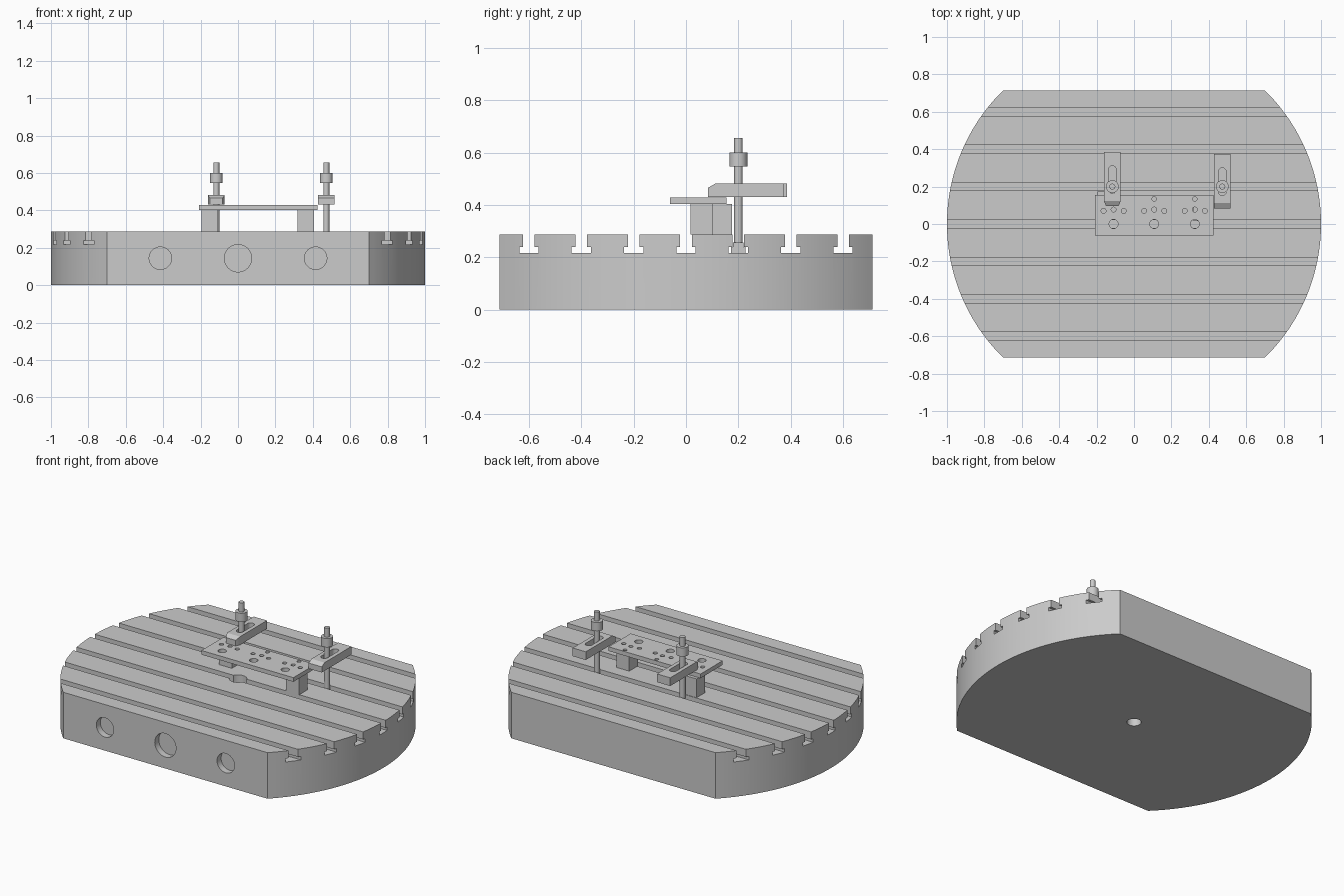
import bpy, bmesh
from math import sin, cos, pi, asin, radians

cube = bpy.data.objects.get("Cube")
if cube:
    bpy.data.objects.remove(cube, do_unlink=True)

# single machined-metal grey
metal = bpy.data.materials.new("machined grey")
metal.use_nodes = True
grey = (0.6, 0.6, 0.6, 1)
metal.diffuse_color = grey
metal.node_tree.nodes["Principled BSDF"].inputs["Base Color"].default_value = grey


def prism(name, outline, lo, hi, axis="z"):
    """Extrude a 2D outline along an axis from lo to hi."""
    place = {"x": lambda a, b, t: (t, a, b),
             "y": lambda a, b, t: (a, t, b),
             "z": lambda a, b, t: (a, b, t)}[axis]
    bm = bmesh.new()
    ends = [[bm.verts.new(place(a, b, t)) for a, b in outline] for t in (lo, hi)]
    for ring in ends:
        bm.faces.new(ring)
    n = len(outline)
    for i in range(n):
        j = (i + 1) % n
        bm.faces.new((ends[0][i], ends[0][j], ends[1][j], ends[1][i]))
    bmesh.ops.recalc_face_normals(bm, faces=bm.faces)
    mesh = bpy.data.meshes.new(name)
    bm.to_mesh(mesh)
    bm.free()
    mesh.materials.append(metal)
    obj = bpy.data.objects.new(name, mesh)
    bpy.context.collection.objects.link(obj)
    return obj


def arc(cx, cy, r, start, end, steps):
    return [(cx + r * cos(start + (end - start) * i / steps),
             cy + r * sin(start + (end - start) * i / steps)) for i in range(steps + 1)]


def circle(cx, cy, r, sides=32):
    return arc(cx, cy, r, 0, 2 * pi, sides)[:-1]


def rect(x0, x1, y0, y1):
    return [(x0, y0), (x1, y0), (x1, y1), (x0, y1)]


def activate(obj):
    bpy.ops.object.select_all(action="DESELECT")
    obj.select_set(True)
    bpy.context.view_layer.objects.active = obj


def boolean(obj, tool, operation="DIFFERENCE"):
    activate(obj)
    mod = obj.modifiers.new("cut", "BOOLEAN")
    mod.operation = operation
    mod.solver = "EXACT"
    mod.object = tool
    bpy.ops.object.modifier_apply(modifier=mod.name)
    bpy.data.objects.remove(tool, do_unlink=True)


def smooth(obj):
    activate(obj)
    bpy.ops.object.shade_smooth_by_angle(angle=radians(30))


# table: a disc with flat front and back
HALF, TOP = 0.713, 0.286
corner = asin(HALF)
table = prism("table", arc(0, 0, 1, -corner, corner, 48)
              + arc(0, 0, 1, pi - corner, pi + corner, 48), 0, TOP)

# T-slots along the table
FLOOR, SHOULDER, NECK, WIDE = 0.217, 0.239, 0.022, 0.037
for i in range(-3, 4):
    y = i * 0.2
    half = [(WIDE, FLOOR), (WIDE, SHOULDER), (NECK, SHOULDER), (NECK, 0.4)]
    tee = [(y + a, z) for a, z in half] + [(y - a, z) for a, z in reversed(half)]
    boolean(table, prism("slot_cutter", tee, -1.2, 1.2, "x"))

# centre bore and round recesses in the front face
boolean(table, prism("bore_cutter", circle(0, 0, 0.04), -0.1, 0.4))
boolean(table, prism("counterbore_cutter", circle(0, 0, 0.05), 0.12, 0.4))
for x, r in ((-0.415, 0.06), (0, 0.073), (0.415, 0.06)):
    boolean(table, prism("recess_cutter", circle(x, 0.144, r, 48), -1, -HALF + 0.04, "y"))
smooth(table)

# drilled workpiece plate
plate = prism("workpiece_plate", rect(-0.208, 0.424, -0.062, 0.154), 0.403, 0.429)
for x in (-0.109, 0.108, 0.325):
    holes = [(0, 0, 0.024), (-0.054, 0.07, 0.013), (0.054, 0.07, 0.013),
             (0, 0.077, 0.013), (0, 0.134, 0.012)]
    for dx, y, r in holes:
        boolean(plate, prism("hole_cutter", circle(x + dx, y, r, 24), 0.3, 0.5))
smooth(plate)

# support blocks under the plate
prism("right_support_block", rect(-0.195, -0.107, 0.092, 0.175), TOP, 0.403)
prism("left_support_block", rect(0.319, 0.406, 0.017, 0.102), TOP, 0.403)

# clamp sets: strap, stud, nut and T-nut
STUD_Y = 0.2
for side, x, front, nose in (("right", -0.116, 0.095, 0.033), ("left", 0.472, 0.084, 0.045)):
    back, w, low, high = front + 0.29, 0.045, 0.43, 0.481
    strap = prism(side + "_clamp_strap",
                  [(front, low), (back, low), (back, high),
                   (front + 0.027, high), (front, high - 0.016)], x - w, x + w, "x")
    plan = [(x - nose, front), (x + nose, front), (x + w, front + 0.027),
            (x + w, back + 0.1), (x - w, back + 0.1), (x - w, front + 0.027)]
    if nose < w:
        boolean(strap, prism("nose_cutter", plan, 0.3, 0.6), "INTERSECT")
    r = 0.021
    slot = (arc(x, front + 0.195, r, 0, pi, 12) + arc(x, front + 0.09, r, pi, 2 * pi, 12))
    boolean(strap, prism("strap_slot_cutter", slot, 0.3, 0.6))
    smooth(strap)
    smooth(prism(side + "_stud", circle(x, STUD_Y, 0.016, 24), 0.25, 0.656))
    smooth(prism(side + "_nut", circle(x, STUD_Y, 0.034), 0.546, 0.6))
    prism(side + "_t_nut", rect(x - 0.03, x + 0.03, STUD_Y - 0.028, STUD_Y + 0.028),
          FLOOR, SHOULDER)
    prism(side + "_t_nut_neck", rect(x - 0.03, x + 0.03, STUD_Y - 0.02, STUD_Y + 0.02),
          SHOULDER, 0.256)
